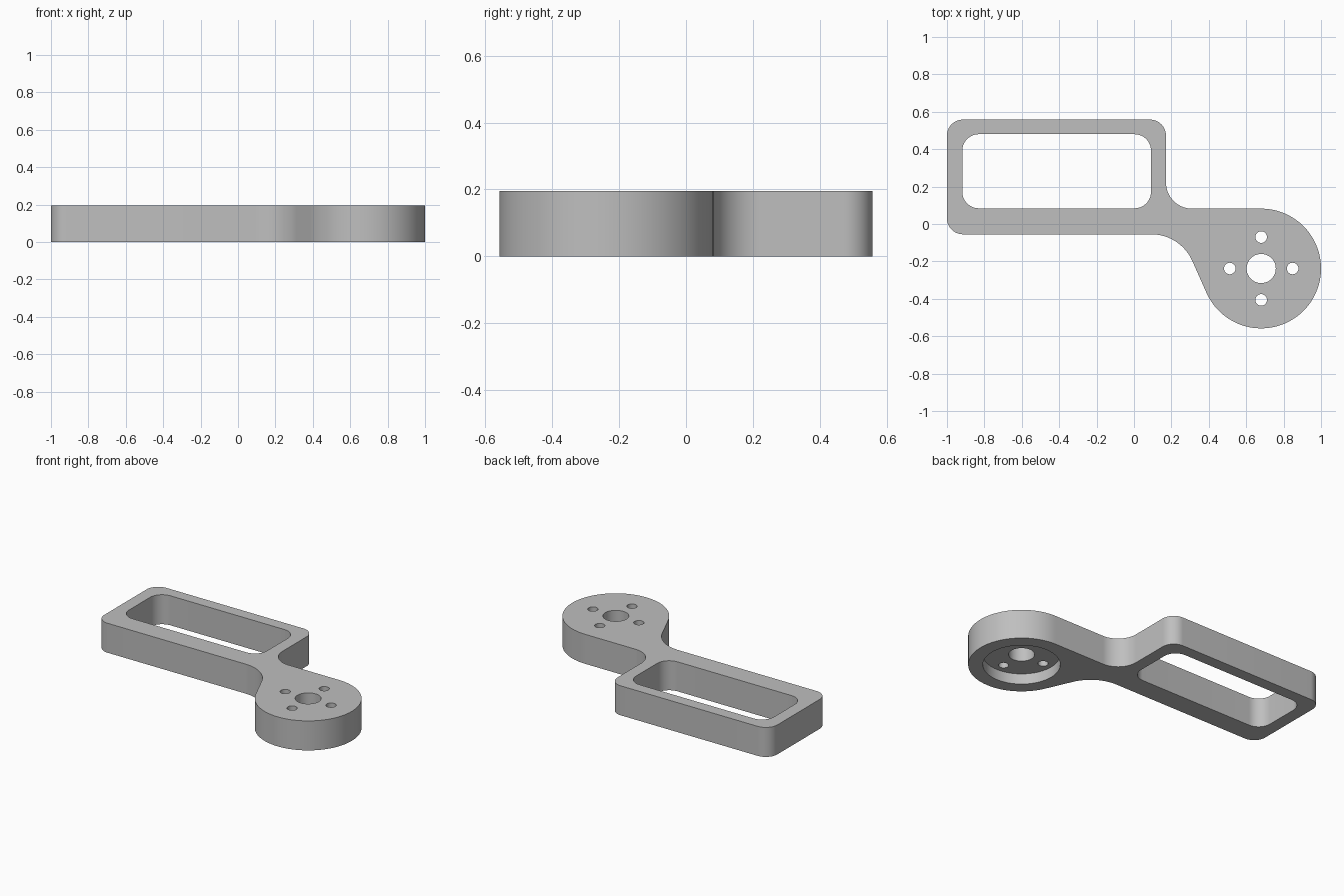
import bpy, bmesh
from math import radians, cos, sin, pi
from mathutils import Vector

if "Cube" in bpy.data.objects:
    bpy.data.objects.remove(bpy.data.objects["Cube"])

HEIGHT = 0.195
HUB = Vector((0.68, -0.238))
HUB_R = 0.32
LEFT, RIGHT, LOW, HIGH = -1.0, 0.171, -0.055, 0.558
CORNER = 0.085


def arc(cx, cy, r, start, end, steps=16):
    """Points along an arc, angles in degrees."""
    angles = [radians(start + (end - start) * i / steps) for i in range(steps + 1)]
    return [(cx + r * cos(a), cy + r * sin(a)) for a in angles]


def rounded_rect(x0, x1, y0, y1, r):
    return (arc(x1 - r, y0 + r, r, -90, 0) + arc(x1 - r, y1 - r, r, 0, 90)
            + arc(x0 + r, y1 - r, r, 90, 180) + arc(x0 + r, y0 + r, r, 180, 270))


def circle(cx, cy, r, sides=48):
    return arc(cx, cy, r, 0, 360, sides)[:-1]


def prism(name, outline, z0, z1):
    """Extrude a closed outline between two heights."""
    bm = bmesh.new()
    face = bm.faces.new([bm.verts.new((x, y, z0)) for x, y in outline])
    top = bmesh.ops.extrude_face_region(bm, geom=[face])["geom"]
    bmesh.ops.translate(bm, vec=(0, 0, z1 - z0),
                        verts=[v for v in top if isinstance(v, bmesh.types.BMVert)])
    bmesh.ops.recalc_face_normals(bm, faces=bm.faces)
    mesh = bpy.data.meshes.new(name)
    bm.to_mesh(mesh)
    bm.free()
    obj = bpy.data.objects.new(name, mesh)
    bpy.context.collection.objects.link(obj)
    return obj


# Neck: concave curve below, meeting a straight line tangent to the hub
TILT = 24
normal = Vector((cos(radians(TILT)), sin(radians(TILT))))
touch = HUB - normal * HUB_R
NECK_R = 0.24
neck_y = LOW - NECK_R
neck_x = ((touch.dot(normal) - NECK_R) - neck_y * normal.y) / normal.x

# Upper inside corner between frame and hub
hub_top = HUB.y + HUB_R
FILLET = 0.14

outline = (arc(LEFT + CORNER, LOW + CORNER, CORNER, 180, 270)
           + arc(neck_x, neck_y, NECK_R, 90, TILT, 24)
           + arc(HUB.x, HUB.y, HUB_R, 180 + TILT, 450, 80)
           + arc(RIGHT + FILLET, hub_top + FILLET, FILLET, 270, 180, 24)
           + arc(RIGHT - CORNER, HIGH - CORNER, CORNER, 0, 90)
           + arc(LEFT + CORNER, HIGH - CORNER, CORNER, 90, 180))
bracket = prism("bracket", outline, 0, HEIGHT)

# Cutters: frame window, underside recess, shaft hole and four screw holes
BELOW, ABOVE = -0.1, HEIGHT + 0.1
cutters = [
    prism("window_cutter", rounded_rect(-0.918, 0.091, 0.084, 0.48, 0.088), BELOW, ABOVE),
    prism("recess_cutter", circle(HUB.x, HUB.y, 0.232, 72), BELOW, 0.07),
    prism("shaft_hole_cutter", circle(HUB.x, HUB.y, 0.078), BELOW, ABOVE),
]
for i in range(4):
    a = i * pi / 2
    cutters.append(prism("screw_hole_cutter",
                         circle(HUB.x + 0.168 * cos(a), HUB.y + 0.168 * sin(a), 0.031, 32),
                         BELOW, ABOVE))

bpy.context.view_layer.objects.active = bracket
for cutter in cutters:
    cutter.hide_render = True
    mod = bracket.modifiers.new("cut", "BOOLEAN")
    mod.operation = "DIFFERENCE"
    mod.solver = "EXACT"
    mod.object = cutter
    bpy.ops.object.modifier_apply(modifier=mod.name)
    bpy.data.objects.remove(cutter)

# Plain grey material
grey = bpy.data.materials.new("grey")
grey.use_nodes = True
colour = (0.52, 0.52, 0.52, 1)
grey.diffuse_color = colour
grey.node_tree.nodes["Principled BSDF"].inputs["Base Color"].default_value = colour
bracket.data.materials.clear()
bracket.data.materials.append(grey)

bpy.ops.object.select_all(action="DESELECT")
bracket.select_set(True)
bpy.ops.object.shade_smooth_by_angle(angle=radians(30))
